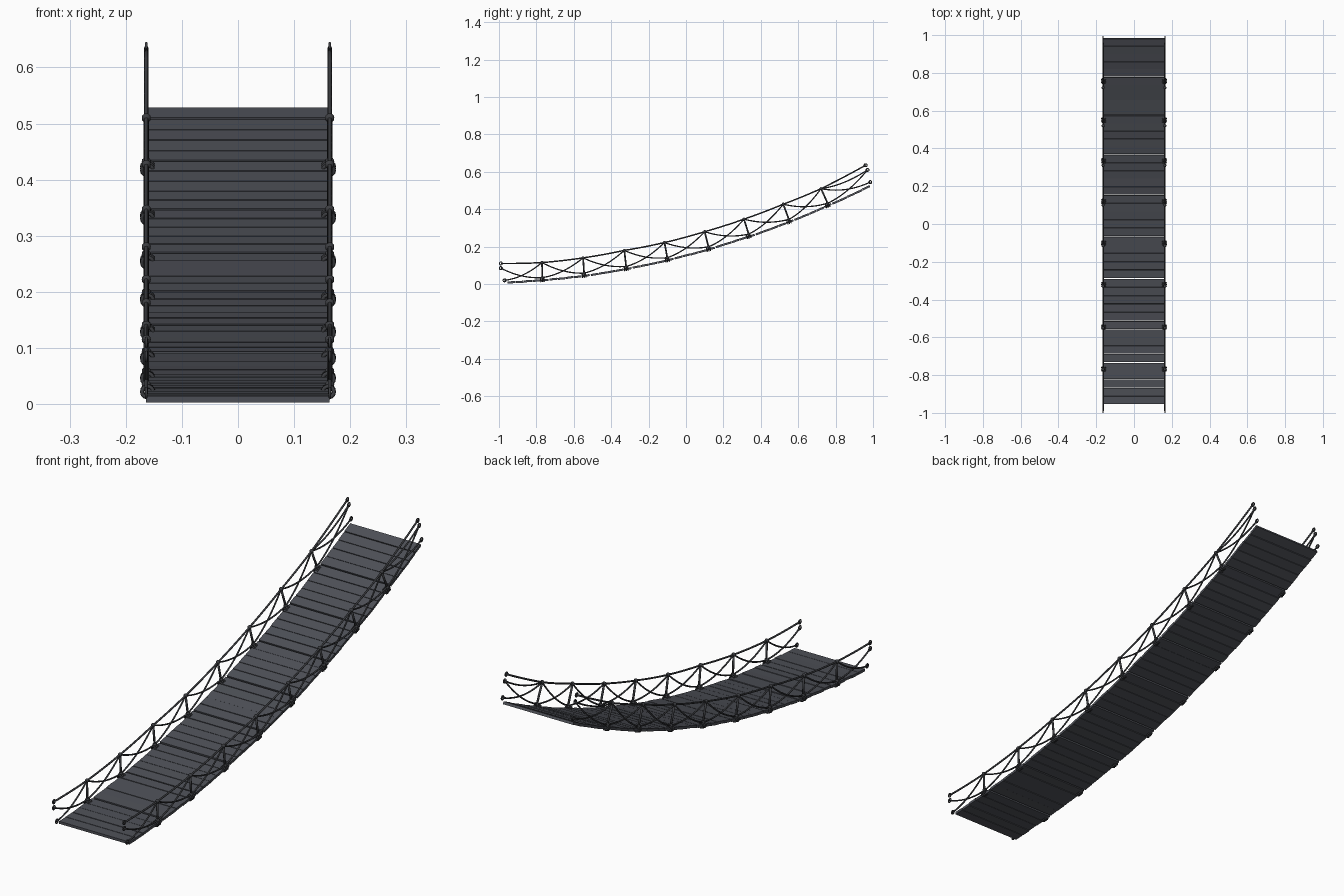
import bpy, bmesh, math, random
from mathutils import Vector, Matrix

if "Cube" in bpy.data.objects:
    bpy.data.objects.remove(bpy.data.objects["Cube"])

random.seed(4)
X = 0.1635          # half width, rope plane


def material(name, c):
    m = bpy.data.materials.new(name)
    m.diffuse_color = (*c, 1)
    m.use_nodes = True
    m.node_tree.nodes["Principled BSDF"].inputs["Base Color"].default_value = m.diffuse_color
    return m


PLANK = material("slate plank", (0.075, 0.080, 0.095))
ROPE = material("dark rope", (0.045, 0.047, 0.053))


def deck_z(y):
    return 0.152 + 0.262 * y + 0.118 * y * y


def slope(y):
    return math.atan(0.262 + 0.236 * y)


def finish(name, bm, mat, smooth):
    me = bpy.data.meshes.new(name)
    bmesh.ops.recalc_face_normals(bm, faces=bm.faces)
    bm.to_mesh(me)
    bm.free()
    me.materials.append(mat)
    for p in me.polygons:
        p.use_smooth = smooth
    ob = bpy.data.objects.new(name, me)
    bpy.context.collection.objects.link(ob)
    return ob


def tube(bm, pts, r, closed=False, sides=8):
    """Sweep a round section along a path lying in a plane or nearly so."""
    n = len(pts)
    rings = []
    for i, p in enumerate(pts):
        a = pts[(i - 1) % n] if closed or i > 0 else p
        b = pts[(i + 1) % n] if closed or i < n - 1 else p
        t = (b - a).normalized()
        ref = Vector((1, 0, 0)) if abs(t.x) < 0.9 else Vector((0, 0, 1))
        if closed:
            ref = (pts[n // 4] - pts[0]).cross(pts[n // 2] - pts[0])
        u = t.cross(ref).normalized()
        v = t.cross(u)
        rings.append([bm.verts.new(p + r * (math.cos(k * math.tau / sides) * u
                      + math.sin(k * math.tau / sides) * v)) for k in range(sides)])
    for i in range(n if closed else n - 1):
        A, B = rings[i], rings[(i + 1) % n]
        for k in range(sides):
            j = (k + 1) % sides
            bm.faces.new((A[k], A[j], B[j], B[k]))
    if not closed:
        bm.faces.new(rings[0])
        bm.faces.new(rings[-1])


def sagging(a, b, sag, n=14):
    return [a.lerp(b, i / n) - Vector((0, 0, 4 * sag * (i / n) * (1 - i / n)))
            for i in range(n + 1)]


def circle(c, e1, e2, r, n=14):
    return [c + r * (math.cos(i * math.tau / n) * e1 + math.sin(i * math.tau / n) * e2)
            for i in range(n)]


# deck: nine sections of five slightly uneven planks
bm = bmesh.new()
edges = [-0.957, -0.732, -0.512, -0.288, -0.064, 0.156, 0.37, 0.577, 0.78, 0.985]
for s in range(9):
    y0, y1 = edges[s] + 0.002, edges[s + 1] - 0.002
    pitch = (y1 - y0) / 5
    for k in range(5):
        y = y0 + (k + 0.5) * pitch
        a = slope(y)
        M = (Matrix.Translation((random.uniform(-0.001, 0.001), y,
                                 deck_z(y) + random.uniform(-0.001, 0.001)))
             @ Matrix.Rotation(a + random.uniform(-0.03, 0.03), 4, 'X')
             @ Matrix.Diagonal((2 * X, pitch / math.cos(a) - 0.002, 0.011, 1)))
        bmesh.ops.create_cube(bm, size=1, matrix=M)
finish("deck_planks", bm, PLANK, False)

# rope stations (y, z) at the posts, with the loose ends before and after
top = [(-0.77, 0.115), (-0.55, 0.14), (-0.33, 0.18), (-0.115, 0.222),
       (0.10, 0.28), (0.31, 0.347), (0.52, 0.427), (0.722, 0.51)]
base_y = [-0.768, -0.545, -0.32, -0.10, 0.12, 0.335, 0.55, 0.757]
hand_ends = ((-0.99, 0.11), (0.96, 0.635))
mid_ends = ((-0.99, 0.085), (0.97, 0.61))
low_ends = ((-0.97, 0.02), (0.985, 0.545))

hand, brace, post, wrap, eye = (bmesh.new() for _ in range(5))
for sx in (-X, X):
    def P(q):
        return Vector((sx, q[0], q[1]))

    T = [P(q) for q in top]
    B = [P((y, deck_z(y) + 0.014)) for y in base_y]

    # handrail rope with a slight sag between posts
    rail = [P(hand_ends[0])] + T + [P(hand_ends[1])]
    path = []
    for a, b in zip(rail, rail[1:]):
        path += sagging(a, b, 0.002, 6)[:-1]
    tube(hand, path + [rail[-1]], 0.0038)

    # crossed sagging ropes in every bay
    up = [P(mid_ends[0])] + T + [P(low_ends[1])]
    down = [P(low_ends[0])] + B + [P(mid_ends[1])]
    for i in range(9):
        a, b = (up[i], down[i + 1])
        tube(brace, sagging(a, b, 0.016), 0.0033)
        a = down[i]
        b = down[9] if i == 8 else up[i + 1]
        if i == 8:
            a, b = T[-1], P(low_ends[1])
            tube(brace, sagging(B[-1], P(mid_ends[1]), 0.02), 0.0033)
            continue
        tube(brace, sagging(a, b, 0.018), 0.0033)
    tube(brace, sagging(T[-1], P(low_ends[1]), 0.022), 0.0033)

    # upright ropes, knots and deck lashings
    for t, b, y in zip(T, B, base_y):
        tube(post, [t, b], 0.0045)
        a = slope(y)
        along = Vector((0, math.cos(a), math.sin(a)))
        nrm = Vector((0, -math.sin(a), math.cos(a)))
        for c, r in ((t, 0.0085), (b, 0.0085)):
            bmesh.ops.create_icosphere(wrap, subdivisions=2, radius=r,
                                       matrix=Matrix.Translation(c))
        centre = Vector((sx * 0.985, y, deck_z(y) + 0.002))
        for d in (-0.009, 0, 0.009):
            tube(wrap, circle(centre + along * d, Vector((1, 0, 0)), nrm, 0.010),
                 0.0035, True, 6)

    # end eyes
    for ends in (hand_ends, mid_ends, low_ends):
        for q in ends:
            tube(eye, circle(P(q), Vector((0, 1, 0)), Vector((0, 0, 1)), 0.008),
                 0.0028, True, 6)

finish("handrail_ropes", hand, ROPE, True)
finish("crossed_side_ropes", brace, ROPE, True)
finish("upright_ropes", post, ROPE, True)
finish("knots_and_lashings", wrap, ROPE, True)
finish("rope_end_eyes", eye, ROPE, True)
